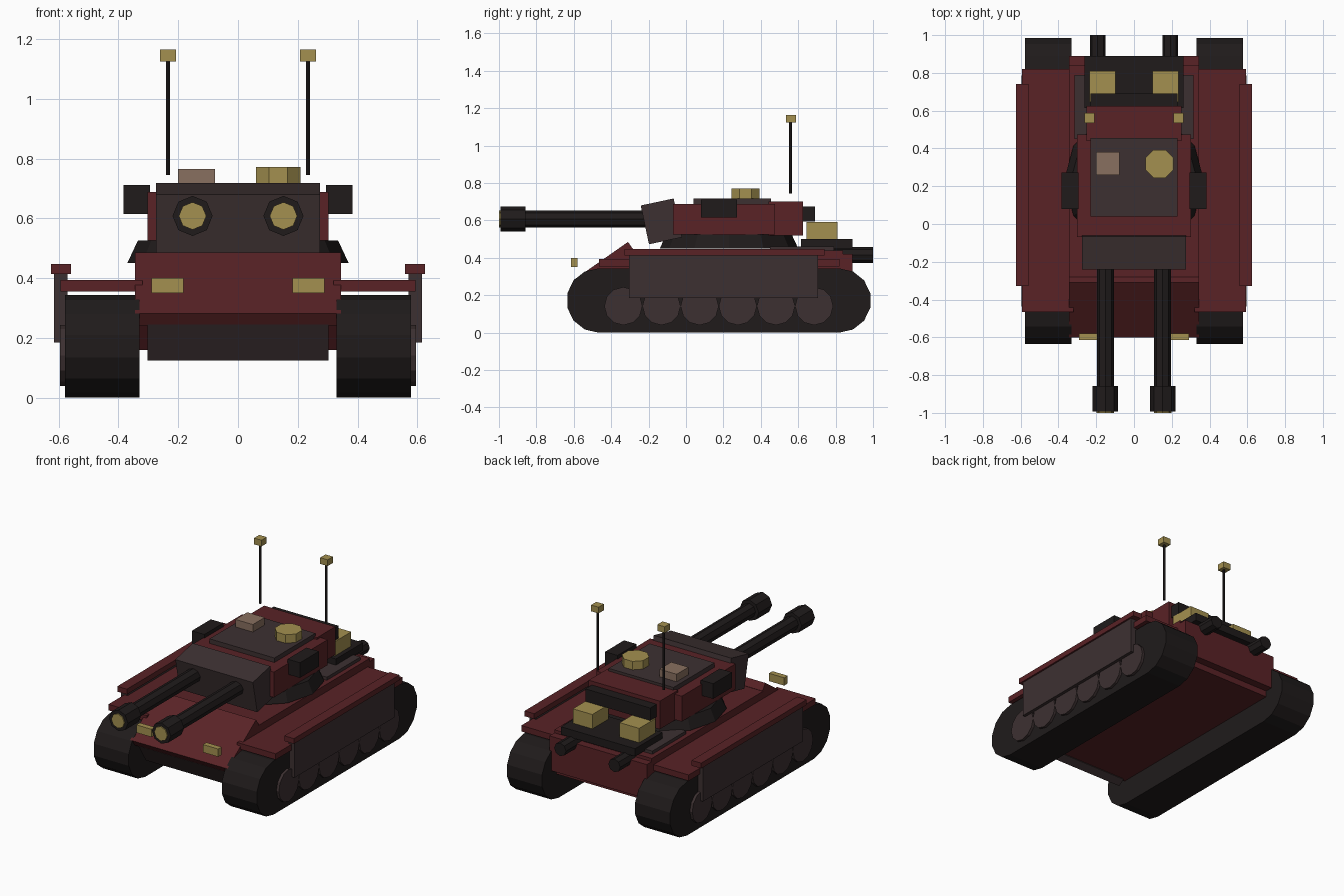
import bpy, bmesh
from math import pi, cos, sin, atan2
from mathutils import Matrix

if "Cube" in bpy.data.objects:
    bpy.data.objects.remove(bpy.data.objects["Cube"])


def material(name, r, g, b):
    m = bpy.data.materials.new(name)
    m.diffuse_color = (r, g, b, 1)
    m.use_nodes = True
    m.node_tree.nodes["Principled BSDF"].inputs["Base Color"].default_value = m.diffuse_color
    return m


RED = material("dark_red", .10, .016, .019)
GREY = material("warm_grey", .046, .030, .031)
DARK = material("near_black", .014, .011, .011)
GOLD = material("brass", .37, .28, .08)
TAN = material("tan", .25, .16, .115)


def finish(name, bm, mat):
    bmesh.ops.recalc_face_normals(bm, faces=bm.faces[:])
    mesh = bpy.data.meshes.new(name)
    bm.to_mesh(mesh)
    bm.free()
    mesh.materials.append(mat)
    ob = bpy.data.objects.new(name, mesh)
    bpy.context.collection.objects.link(ob)
    return ob


def box(name, mat, x, y, z, tilt=0):
    """Box from (min, max) ranges, optionally tilted about its own x axis."""
    bm = bmesh.new()
    c = [(a[0] + a[1]) / 2 for a in (x, y, z)]
    s = [a[1] - a[0] for a in (x, y, z)]
    m = Matrix.Translation(c) @ Matrix.Rotation(tilt, 4, 'X') @ Matrix.Diagonal((*s, 1))
    bmesh.ops.create_cube(bm, size=1, matrix=m)
    return finish(name, bm, mat)


def cyl(name, mat, centre, r, depth, axis='Z', sides=8, r2=None, spin=0):
    bm = bmesh.new()
    turn = {'X': Matrix.Rotation(pi / 2, 4, 'Y'), 'Y': Matrix.Rotation(pi / 2, 4, 'X'),
            'Z': Matrix.Identity(4)}[axis]
    m = Matrix.Translation(centre) @ turn @ Matrix.Rotation(spin, 4, 'Z')
    bmesh.ops.create_cone(bm, cap_ends=True, segments=sides, radius1=r,
                          radius2=r if r2 is None else r2, depth=depth, matrix=m)
    return finish(name, bm, mat)


def extrude_x(name, mat, pts, x0, x1):
    """Side profile of (y, z) points pushed along x."""
    bm = bmesh.new()
    f = bm.faces.new([bm.verts.new((x0, y, z)) for y, z in pts])
    new = bmesh.ops.extrude_face_region(bm, geom=[f])["geom"]
    bmesh.ops.translate(bm, vec=(x1 - x0, 0, 0),
                        verts=[v for v in new if isinstance(v, bmesh.types.BMVert)])
    return finish(name, bm, mat)


def plate(name, mat, x, a, b, t):
    """Sloped armour plate: outer face from (y, z) a to b, thickness t inward."""
    ang = atan2(b[1] - a[1], b[0] - a[0])
    n = (-sin(ang) * t, cos(ang) * t)
    return extrude_x(name, mat, [a, b, (b[0] + n[0], b[1] + n[1]), (a[0] + n[0], a[1] + n[1])], -x, x)


# Hull
extrude_x("hull", RED, [(-.48, .16), (-.57, .27), (-.30, .44), (.84, .44), (.84, .16)], -.345, .345)
box("hull_rear_plate", RED, (-.345, .345), (.84, .89), (.20, .42))
plate("glacis_plate", RED, .345, (-.31, .485), (-.60, .282), .05)
plate("lower_front_plate", GREY, .303, (-.575, .245), (-.50, .125), .05)
box("rear_deck", GREY, (-.315, .315), (.45, .79), (.42, .46))
box("engine_cover", DARK, (-.263, .263), (.615, .89), (.45, .50))

# Turret
cyl("turret_ring", DARK, (0, .23, .488), .37, .075, sides=12, r2=.335)
box("turret_body", RED, (-.303, .303), (-.07, .475), (.525, .688))
box("turret_bustle", RED, (-.252, .252), (.44, .625), (.52, .70))
box("turret_rear_box", DARK, (-.23, .23), (.62, .69), (.595, .675))
box("roof_plate", GREY, (-.23, .23), (.04, .455), (.68, .717))
box("mantlet", GREY, (-.275, .275), (-.222, -.042), (.489, .701), .21)
box("roof_hatch", TAN, (-.20, -.077), (.26, .38), (.715, .765))
cyl("cupola", GOLD, (.135, .318, .743), .081, .056, spin=pi / 8)

# Track outline: two half circles joined by straight runs
R, N = .172, 7
track = [(-.467 + R * cos(a), R + R * sin(a)) for a in [pi / 2 + pi * i / N for i in range(N + 1)]]
track += [(.818 + R * cos(a), R + R * sin(a)) for a in [-pi / 2 + pi * i / N for i in range(N + 1)]]

for s, side in ((-1, "left"), (1, "right")):
    def span(a, b):
        return tuple(sorted((s * a, s * b)))

    # Running gear
    extrude_x(f"track_{side}", DARK, track, s * .33, s * .578)
    for i in range(6):
        cyl(f"road_wheel_{side}_{i}", GREY, (s * .565, -.335 + i * .204, .142), .102, .06, 'X', 12)
    box(f"fender_{side}", RED, span(.32, .593), (-.465, .82), (.355, .393))
    box(f"skirt_{side}", GREY, span(.57, .615), (-.305, .705), (.185, .415))
    box(f"skirt_rail_{side}", RED, span(.558, .626), (-.328, .74), (.413, .447))
    box(f"headlight_{side}", GOLD, span(.182, .29), (-.615, -.58), (.35, .40))

    # Twin guns
    gx = s * .152
    cyl(f"gun_barrel_{side}", DARK, (gx, -.54, .608), .045, .80, 'Y', 8)
    cyl(f"muzzle_{side}", DARK, (gx, -.925, .608), .067, .135, 'Y', 8)
    cyl(f"muzzle_bore_{side}", GOLD, (gx, -.985, .608), .046, .03, 'Y', 8)

    # Turret fittings
    box(f"turret_side_box_{side}", DARK, span(.295, .383), (.08, .272), (.615, .712))
    cyl(f"antenna_{side}", DARK, (s * .234, .56, .937), .008, .385, sides=6)
    box(f"antenna_tip_{side}", GOLD, span(.208, .261), (.535, .588), (1.125, 1.165))

    # Rear stowage and exhausts
    box(f"stowage_crate_{side}", GOLD, span(.097, .235), (.645, .81), (.49, .592))
    cyl(f"exhaust_{side}", DARK, (s * .192, .89, .415), .042, .22, 'Y', 8)
